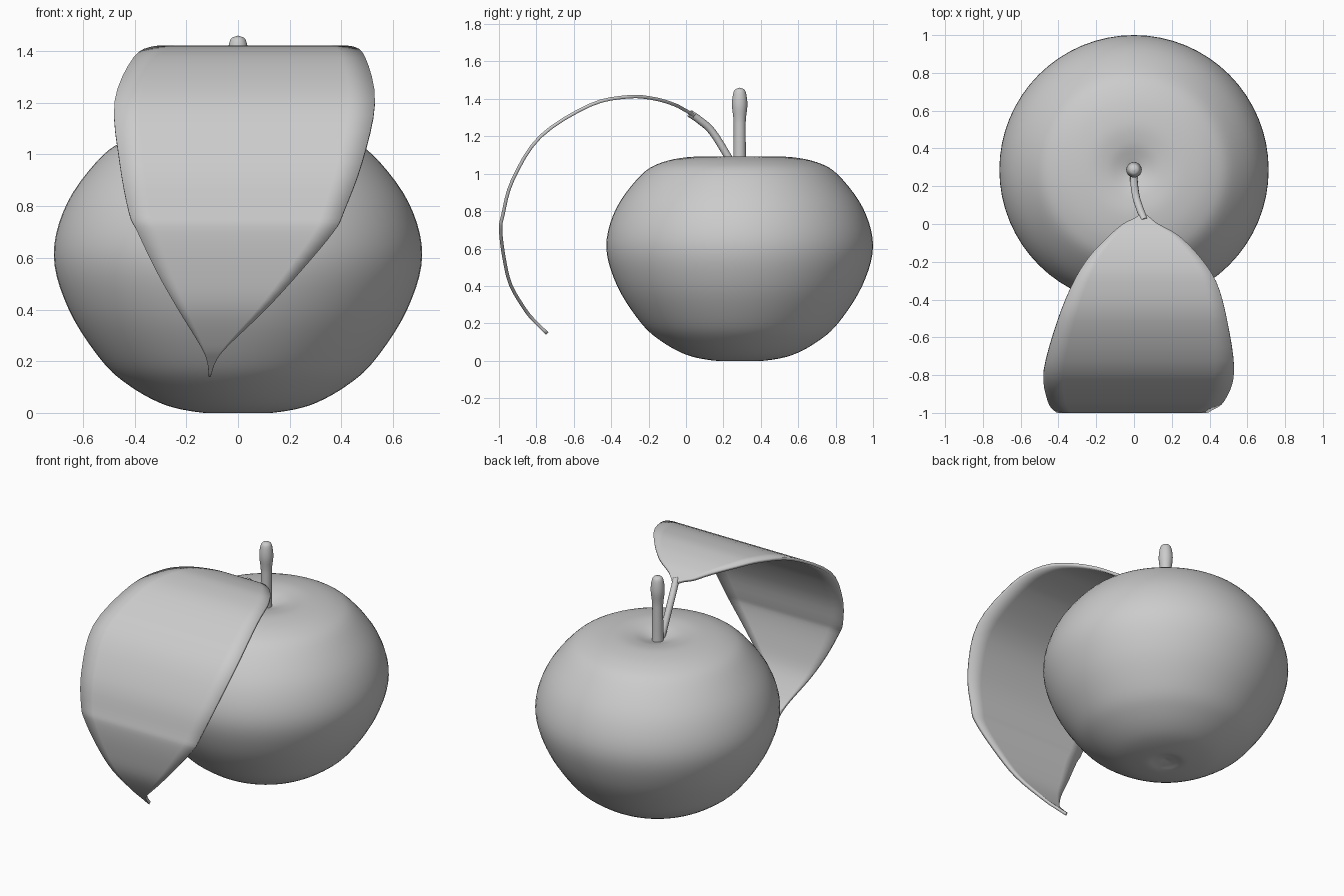
import bpy, math
from mathutils import Vector

if "Cube" in bpy.data.objects:
    bpy.data.objects.remove(bpy.data.objects["Cube"])

CY = 0.287  # apple axis in y


def spline(points, steps):
    """Catmull-Rom resampling of a list of tuples."""
    p = [Vector(q) for q in points]
    p = [2 * p[0] - p[1]] + p + [2 * p[-1] - p[-2]]
    out = []
    for i in range(1, len(p) - 2):
        a, b, c, d = p[i - 1:i + 3]
        for s in range(steps):
            t = s / steps
            out.append(0.5 * (2 * b + (c - a) * t + (2 * a - 5 * b + 4 * c - d) * t * t
                              + (3 * b - a - 3 * c + d) * t ** 3))
    return out + [p[-2]]


def add_mesh(name, verts, faces, angle=60):
    me = bpy.data.meshes.new(name)
    me.from_pydata(verts, [], faces)
    ob = bpy.data.objects.new(name, me)
    bpy.context.collection.objects.link(ob)
    bpy.ops.object.select_all(action='DESELECT')
    bpy.context.view_layer.objects.active = ob
    ob.select_set(True)
    bpy.ops.object.shade_smooth_by_angle(angle=math.radians(angle))
    return ob


def lathe(name, profile, seg, steps):
    """Revolve an (r, z) profile, bottom pole to top pole."""
    pr = spline(profile, steps)
    verts = [(0, CY, pr[0][1])]
    rings = pr[1:-1]
    for r, z in rings:
        for k in range(seg):
            a = 2 * math.pi * k / seg
            verts.append((r * math.cos(a), CY + r * math.sin(a), z))
    verts.append((0, CY, pr[-1][1]))
    top, n = len(verts) - 1, len(rings)
    faces = []
    for k in range(seg):
        m = (k + 1) % seg
        faces.append((0, 1 + m, 1 + k))
        for i in range(n - 1):
            a, b = 1 + i * seg, 1 + (i + 1) * seg
            faces.append((a + k, a + m, b + m, b + k))
        e = 1 + (n - 1) * seg
        faces.append((e + k, e + m, top))
    return add_mesh(name, verts, faces)


# Apple body with shallow dimples at both ends
lathe("apple_body", [(0, 0.018), (0.06, 0.008), (0.13, 0.0), (0.28, 0.03), (0.42, 0.105), (0.53, 0.205),
                     (0.655, 0.4), (0.713, 0.61), (0.66, 0.815), (0.525, 0.995), (0.41, 1.062),
                     (0.26, 1.09), (0.15, 1.083), (0.07, 1.06), (0, 1.035)], 64, 5)

# Woody stem with a swollen tip
lathe("stem", [(0, 0.98), (0.033, 0.985), (0.033, 1.1), (0.032, 1.25), (0.034, 1.3), (0.041, 1.36),
               (0.038, 1.41), (0.027, 1.448), (0, 1.46)], 24, 4)

# Leaf blade: path (y, z) with left and right edge x
leaf_rows = [(0.05, 1.315, 0.03, 0.065), (0.03, 1.33, 0.0, 0.09), (0.0, 1.347, -0.06, 0.13),
             (-0.06, 1.378, -0.13, 0.235), (-0.17, 1.41, -0.235, 0.345), (-0.31, 1.42, -0.322, 0.437),
             (-0.516, 1.375, -0.405, 0.493), (-0.785, 1.205, -0.478, 0.53), (-0.935, 0.97, -0.458, 0.48),
             (-0.988, 0.78, -0.423, 0.41), (-1.0, 0.7, -0.389, 0.37), (-0.982, 0.55, -0.317, 0.245),
             (-0.945, 0.4, -0.232, 0.108), (-0.862, 0.26, -0.146, -0.038), (-0.81, 0.2, -0.12, -0.085),
             (-0.748, 0.139, -0.113, -0.106)]
COLS = 10
rows = spline(leaf_rows, 4)
verts = [(l + (r - l) * j / COLS, y, z) for y, z, l, r in rows for j in range(COLS + 1)]
faces = []
for i in range(len(rows) - 1):
    for j in range(COLS):
        a = i * (COLS + 1) + j
        b = a + COLS + 1
        faces.append((a, b, b + 1, a + 1))
leaf = add_mesh("leaf_blade", verts, faces, 40)
mod = leaf.modifiers.new("thickness", 'SOLIDIFY')
mod.thickness, mod.offset = 0.018, -1

# Leaf stalk: curved tube running into the dimple
cu = bpy.data.curves.new("leaf_stalk", 'CURVE')
cu.dimensions = '3D'
cu.bevel_depth, cu.bevel_resolution, cu.use_fill_caps = 0.02, 4, True
path = spline([(0, 0.262, 1.02), (0.0, 0.225, 1.09), (0.012, 0.14, 1.225),
               (0.035, 0.07, 1.288), (0.055, 0.02, 1.322)], 5)
sp = cu.splines.new('POLY')
sp.points.add(len(path) - 1)
for pt, co in zip(sp.points, path):
    pt.co = (*co, 1)
sp.use_smooth = True
bpy.context.collection.objects.link(bpy.data.objects.new("leaf_stalk", cu))
